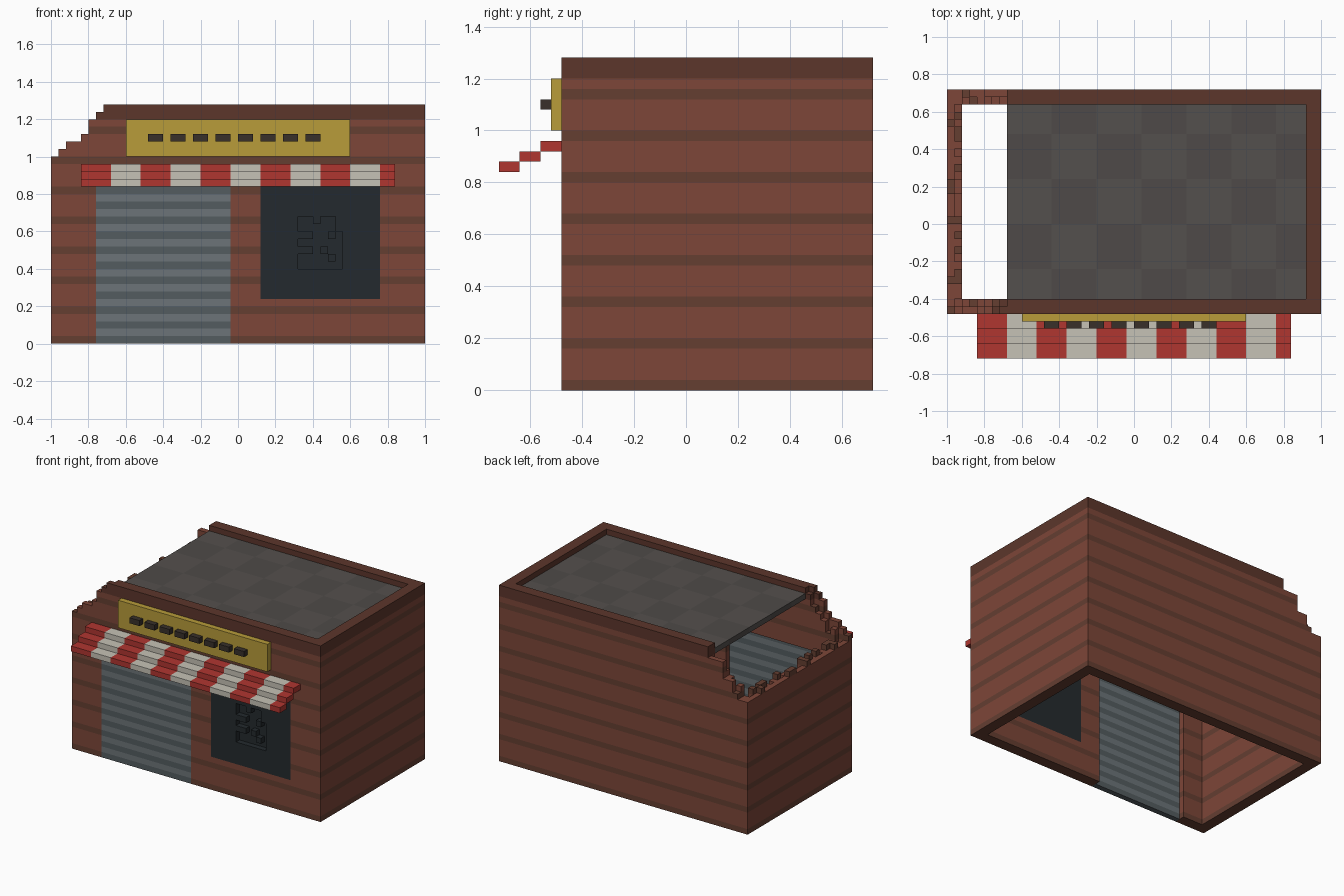
import bpy, bmesh, random
from mathutils import Vector

if "Cube" in bpy.data.objects:
    bpy.data.objects.remove(bpy.data.objects["Cube"])

random.seed(4)
S = 0.04          # block size; all coordinates below are in blocks
cells = {}        # (i, j, k) -> (part, colour)

PALETTE = {
    "brick": (125, 70, 56), "brick_dark": (101, 62, 49), "trim": (92, 54, 43),
    "roof_grey": (84, 80, 77), "roof_dark": (78, 74, 72),
    "steel": (108, 116, 120), "steel_dark": (84, 92, 96),
    "glass": (36, 42, 46), "sign_yellow": (184, 156, 58), "sign_mark": (56, 48, 42),
    "red": (176, 54, 48), "cream": (198, 194, 182),
}


def linear(c):
    c /= 255
    return c / 12.92 if c <= 0.04045 else ((c + 0.055) / 1.055) ** 2.4


def box(part, colour, x, y, z):
    """Fill a block range; colour is a name or a function of the cell."""
    for i in range(*x):
        for j in range(*y):
            for k in range(*z):
                cells[i, j, k] = (part, colour(i, j, k) if callable(colour) else colour)


def clear(x, y, z):
    for i in range(*x):
        for j in range(*y):
            for k in range(*z):
                cells.pop((i, j, k), None)


def brick(i, j, k):
    return "trim" if k >= 30 else "brick_dark" if k % 4 == 0 else "brick"


# Four walls, two blocks thick, open at the bottom
box("walls", brick, (-25, 25), (-12, 18), (0, 32))
clear((-23, 23), (-10, 16), (0, 32))

# Crumbled left end: ragged stepped tops
front_steps = [25, 26, 27, 27, 28, 30, 31, 32]
back_steps = [24, 24, 25, 27, 27, 30, 30, 30]
for n in range(8):
    i = n - 25
    for j in range(-12, 18):
        if j == -12:
            top = front_steps[n]
        elif j == 17:
            top = back_steps[n]
        elif j < 0 and n > 1:
            top = front_steps[n] - random.choice((0, 1, 2))
        else:
            top = 24 + int(n * 0.8) + random.choice((0, 0, 1) if n == 0 else (-1, 0, 1))
        clear((i, i + 1), (j, j + 1), (top, 32))

# Roof slab, broken off short of the left wall
box("roof", lambda i, j, k: ("roof_grey", "roof_dark")[((i + 17) // 6 + j // 6) % 2],
    (-17, 23), (-10, 16), (30, 31))

# Roller shutter, recessed on the inside
clear((-19, -1), (-12, -10), (0, 21))
box("roller_shutter", lambda i, j, k: "steel" if k % 2 else "steel_dark",
    (-19, -1), (-12, -11), (0, 21))

# Window pane with a shallow chipped patch
box("window", "glass", (3, 19), (-12, -10), (6, 21))
chips = ["XX.XX.", "XXXXX.", "..XX.X", "XXXXXX", "..X.XX", "XXXX.X", "XXXXXX"]
for r, row in enumerate(chips):
    for c, mark in enumerate(row):
        if mark == "X":
            cells.pop((8 + c, -12, 16 - r), None)

# Sign board with a row of raised plain blocks
box("sign_board", "sign_yellow", (-15, 15), (-13, -12), (25, 30))
for n in range(8):
    box("sign_blocks", "sign_mark", (-12 + 3 * n, -10 + 3 * n), (-14, -13), (27, 28))

# Striped awning in three steps
for s in range(3):
    box("awning", lambda i, j, k: ("red", "cream")[((i + 21) // 4) % 2],
        (-21, 21), (-14 - 2 * s, -12 - 2 * s), (23 - s, 24 - s))

# Materials
materials = {}
for name, rgb in PALETTE.items():
    m = bpy.data.materials.new(name)
    m.diffuse_color = (*map(linear, rgb), 1)
    m.use_nodes = True
    m.node_tree.nodes["Principled BSDF"].inputs["Base Color"].default_value = m.diffuse_color
    materials[name] = m

# Turn the exposed block faces of each part into one mesh
AXES = [Vector((1, 0, 0)), Vector((0, 1, 0)), Vector((0, 0, 1))]


def build(part):
    mesh = bpy.data.meshes.new(part)
    bm = bmesh.new()
    verts, slots = {}, []

    def vert(p):
        key = tuple(round(c) for c in p)
        if key not in verts:
            verts[key] = bm.verts.new(Vector(key) * S)
        return verts[key]

    for cell, (owner, colour) in cells.items():
        if owner != part:
            continue
        if colour not in slots:
            slots.append(colour)
            mesh.materials.append(materials[colour])
        base = Vector(cell)
        for a in range(3):
            u, v = AXES[(a + 1) % 3], AXES[(a + 2) % 3]
            for side in (0, 1):
                n = AXES[a] * (1 if side else -1)
                if tuple(int(c) for c in base + n) in cells:
                    continue
                o = base + AXES[a] * side
                loop = [o, o + u, o + u + v, o + v]
                face = bm.faces.new([vert(p) for p in (loop if side else loop[::-1])])
                face.material_index = slots.index(colour)
    # Merge flat areas of one colour
    bmesh.ops.dissolve_limit(bm, angle_limit=0.01, verts=bm.verts[:], edges=bm.edges[:],
                             delimit={'MATERIAL'})
    bm.to_mesh(mesh)
    bm.free()
    bpy.context.collection.objects.link(bpy.data.objects.new(part, mesh))


for part in ("walls", "roof", "roller_shutter", "window", "sign_board", "sign_blocks", "awning"):
    build(part)
